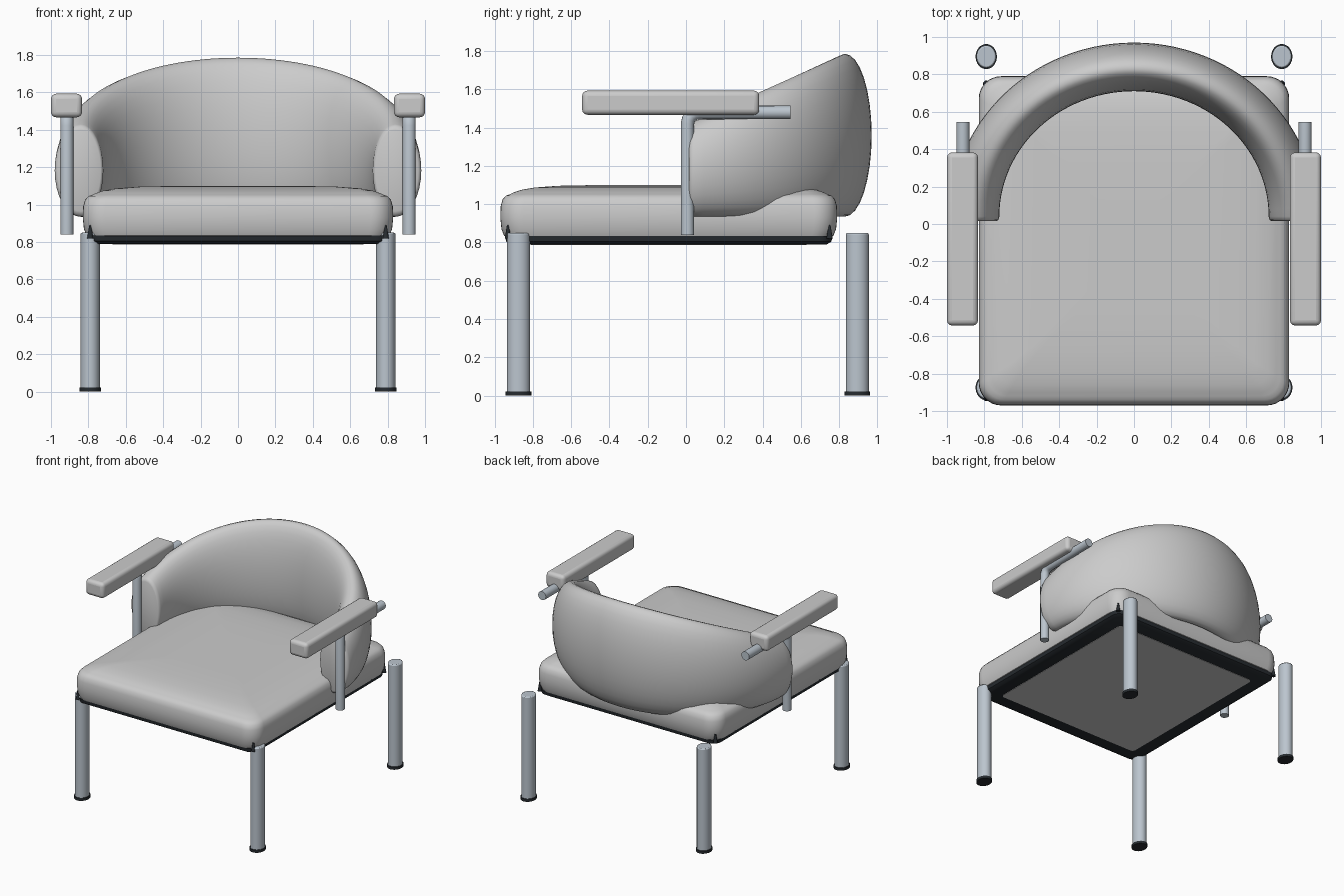
import bpy, bmesh
from math import sin, cos, pi

if "Cube" in bpy.data.objects:
    bpy.data.objects.remove(bpy.data.objects["Cube"])


def material(name, rgb):
    m = bpy.data.materials.new(name)
    m.diffuse_color = (*rgb, 1)
    m.use_nodes = True
    m.node_tree.nodes["Principled BSDF"].inputs["Base Color"].default_value = m.diffuse_color
    return m


STEEL = material("steel", (0.50, 0.56, 0.62))
DARK = material("dark_rubber", (0.02, 0.025, 0.03))


def finish(ob, name, mat=None, angle=0.7):
    ob.name = name
    if mat:
        ob.data.materials.append(mat)
    bpy.ops.object.select_all(action='DESELECT')
    ob.select_set(True)
    bpy.context.view_layer.objects.active = ob
    bpy.ops.object.shade_smooth_by_angle(angle=angle)
    return ob


def bevel(ob, width, segments=3):
    m = ob.modifiers.new("bevel", 'BEVEL')
    m.width, m.segments = width, segments


def loft(name, rings, mat=None, angle=0.7):
    """Skin a list of equal-length closed rings and cap both ends."""
    bm = bmesh.new()
    rows = [[bm.verts.new(p) for p in r] for r in rings]
    n = len(rows[0])
    for a, b in zip(rows, rows[1:]):
        for i in range(n):
            j = (i + 1) % n
            bm.faces.new((a[i], a[j], b[j], b[i]))
    bm.faces.new(rows[0][::-1])
    bm.faces.new(rows[-1])
    bmesh.ops.recalc_face_normals(bm, faces=bm.faces)
    me = bpy.data.meshes.new(name)
    bm.to_mesh(me)
    bm.free()
    ob = bpy.data.objects.new(name, me)
    bpy.context.collection.objects.link(ob)
    return finish(ob, name, mat, angle)


def rounded_rect(inset, z, r=0.12, seg=8):
    """Seat outline shrunk by inset."""
    hx, hy, cy = 0.83 - inset, 0.88 - inset, -0.09
    r = max(r - inset * 0.4, 0.03)
    pts = []
    for k, (sx, sy) in enumerate(((1, 1), (-1, 1), (-1, -1), (1, -1))):
        for i in range(seg + 1):
            a = (k + i / seg) * pi / 2
            pts.append((sx * (hx - r) + r * cos(a), cy + sy * (hy - r) + r * sin(a), z))
    return pts


def cylinder(name, loc, rx, ry, depth, mat, top=1.0):
    bpy.ops.mesh.primitive_cone_add(vertices=32, radius1=1, radius2=top, depth=depth,
                                    location=(loc[0], loc[1], loc[2] + depth / 2))
    ob = bpy.context.object
    for v in ob.data.vertices:
        v.co.x *= rx
        v.co.y *= ry
    return finish(ob, name, mat)


# Seat cushion with a softly domed top
seat_profile = [(0.06, 0.82), (0.02, 0.835), (0.006, 0.87), (0, 0.93), (0.002, 0.99),
                (0.012, 1.025), (0.03, 1.045), (0.05, 1.052), (0.07, 1.062), (0.11, 1.075),
                (0.18, 1.087), (0.3, 1.096), (0.5, 1.10), (0.7, 1.10)]
loft("seat_cushion", [rounded_rect(i, z) for i, z in seat_profile])

# Dark seat base and the fabric panel under it
loft("seat_base", [rounded_rect(i, z, 0.08) for i, z in
                   ((0.055, 0.79), (0.03, 0.805), (0.025, 0.835))], DARK)
loft("under_panel", [rounded_rect(0.16, z, 0.09) for z in (0.787, 0.80)])

# Wrap-around backrest: elliptical section swept on a half ellipse, sloping top
def section(a, scale=1.0, y_shift=0.0):
    ridge_y = 0.04 + 0.79 * sin(a)
    top, bottom = 1.43 + 0.45 * (ridge_y - 0.04), 0.935
    mid, half = (top + bottom) / 2, (top - bottom) / 2 * scale
    ring = []
    for i in range(32):
        t = 2 * pi * i / 32
        off = (0.14 if cos(t) > 0 else 0.12) * cos(t) * scale
        ring.append(((0.84 + off) * cos(a), 0.04 + y_shift + (0.79 + off) * sin(a),
                     mid + half * sin(t)))
    return ring


rings = [section(0, 0.88, -0.025), section(0, 0.96, -0.018)]
rings += [section(pi * i / 56) for i in range(57)]
rings += [section(pi, 0.96, -0.018), section(pi, 0.88, -0.025)]
loft("backrest", rings, angle=0.9)

for s, side in ((-1, "left"), (1, "right")):
    # Legs with rubber feet, and dark corner tips of the base
    for y, tip_y, end in ((-0.875, -0.93, "front"), (0.895, 0.75, "back")):
        leg = cylinder(f"{end}_leg_{side}", (s * 0.79, y, 0.01), 0.052, 0.06, 0.84, STEEL)
        bevel(leg, 0.008, 2)
        cylinder(f"{end}_foot_{side}", (s * 0.79, y, 0), 0.057, 0.067, 0.022, DARK)
        cylinder(f"{end}_corner_tip_{side}", (s * 0.79, tip_y, 0.82),
                 0.017, 0.017, 0.07, DARK, 0.3)

    # Armrest pad
    bpy.ops.mesh.primitive_cube_add(size=1, location=(s * 0.917, -0.08, 1.53))
    pad = bpy.context.object
    for v in pad.data.vertices:
        v.co.x *= 0.166
        v.co.y *= 0.925
        v.co.z *= 0.126
    bevel(pad, 0.028, 4)
    finish(pad, f"armrest_{side}")

    # Bent tube carrying the armrest
    cu = bpy.data.curves.new("tube", 'CURVE')
    cu.dimensions = '3D'
    cu.bevel_depth, cu.bevel_resolution, cu.use_fill_caps = 0.035, 6, True
    path = [(0.008, 0.84), (0.008, 1.42)]
    path += [(0.068 - 0.06 * cos(a), 1.42 + 0.058 * sin(a))
             for a in (pi / 8, pi / 4, 3 * pi / 8, pi / 2)]
    path += [(0.545, 1.48)]
    sp = cu.splines.new('POLY')
    sp.points.add(len(path) - 1)
    for p, (y, z) in zip(sp.points, path):
        p.co = (s * 0.915, y, z, 1)
    tube = bpy.data.objects.new("tube", cu)
    bpy.context.collection.objects.link(tube)
    bpy.ops.object.select_all(action='DESELECT')
    tube.select_set(True)
    bpy.context.view_layer.objects.active = tube
    bpy.ops.object.convert(target='MESH')
    finish(bpy.context.object, f"armrest_tube_{side}", STEEL)
